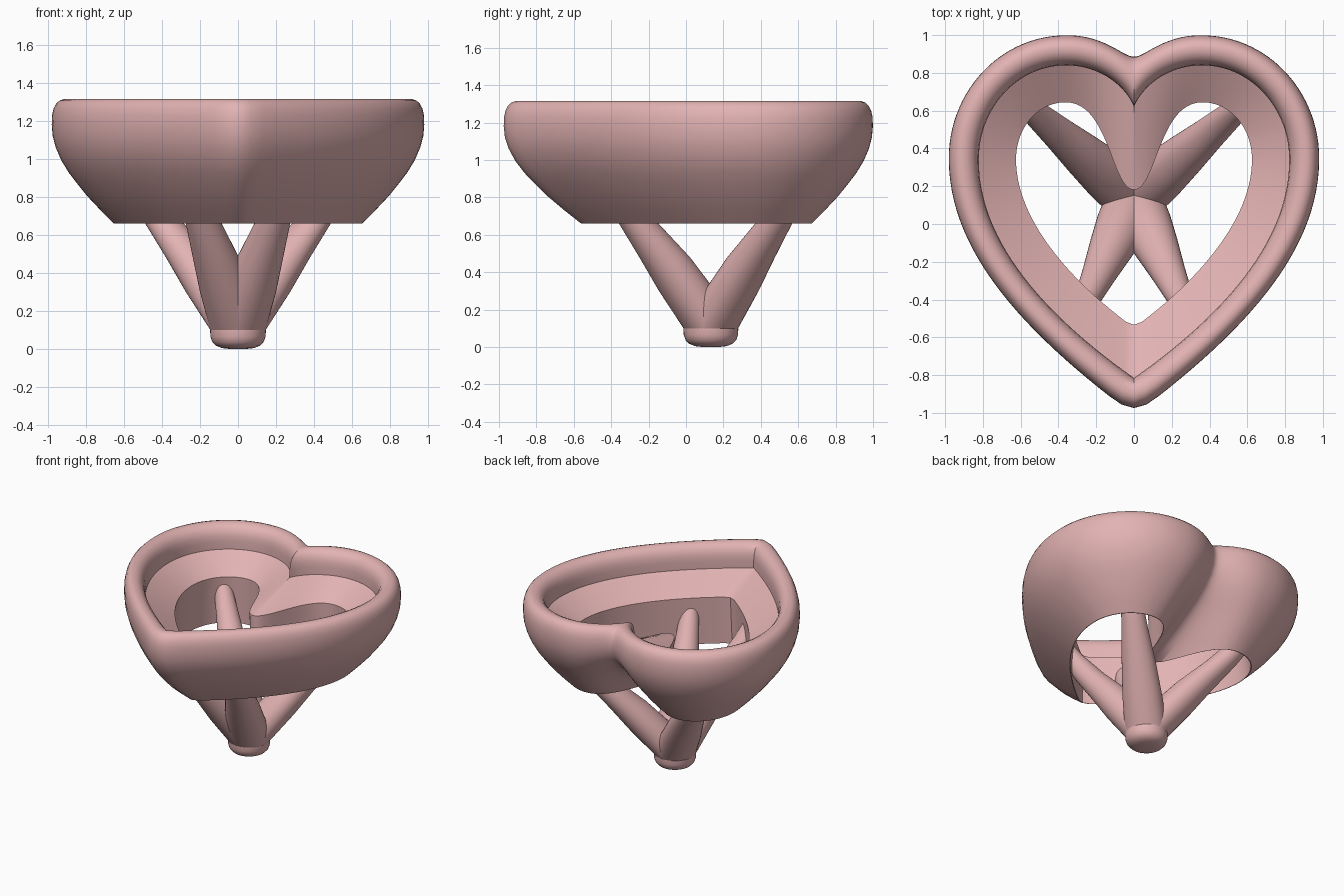
import bpy, bmesh, math
from mathutils import Vector

if "Cube" in bpy.data.objects:
    bpy.data.objects.remove(bpy.data.objects["Cube"])

mat = bpy.data.materials.new("dusty_pink")
mat.diffuse_color = (0.77, 0.45, 0.45, 1)
mat.use_nodes = True
mat.node_tree.nodes["Principled BSDF"].inputs["Base Color"].default_value = mat.diffuse_color

# Right halves of three heart outlines as Bezier chains: tip, side, lobe top, cleft
OUTER = [(0, -1.012), (.58, -.58), (.982, -.15), (.982, .345), (.982, .707), (.704, 1),
         (.36, 1), (.15, 1), (.06, .885), (0, .885)]
RIM = [(0, -.815), (.46, -.49), (.822, -.1), (.822, .34), (.822, .617), (.615, .84),
       (.36, .84), (.19, .84), (.05, .74), (0, .62)]
HOLE = [(0, -.55), (.38, -.27), (.625, .05), (.625, .34), (.625, .51), (.51, .645),
        (.36, .645), (.13, .645), (.12, .18), (0, .18)]


def heart(points, steps=26, soften=0):
    """Sample a half outline, mirror it into a closed loop, optionally soften corners."""
    p = [Vector(q) for q in points]
    half = []
    for k in range(0, 9, 3):
        a, b, c, d = p[k:k + 4]
        for s in range(steps):
            t = s / steps
            u = 1 - t
            half.append(u ** 3 * a + 3 * u * u * t * b + 3 * u * t * t * c + t ** 3 * d)
    half.append(p[-1])
    loop = half + [Vector((-v.x, v.y)) for v in half[-2:0:-1]]
    n = len(loop)
    for _ in range(soften):
        loop = [(loop[i - 1] + 2 * loop[i] + loop[(i + 1) % n]) / 4 for i in range(n)]
    return loop


def loft(name, rings, closed=False, angle=38):
    """Skin a stack of rings; cap both ends unless the stack closes on itself."""
    bm = bmesh.new()
    loops = [[bm.verts.new(v) for v in r] for r in rings]
    n = len(loops[0])
    pairs = list(zip(loops, loops[1:]))
    if closed:
        pairs.append((loops[-1], loops[0]))
    else:
        bm.faces.new(loops[0][::-1])
        bm.faces.new(loops[-1])
    for a, b in pairs:
        for i in range(n):
            j = (i + 1) % n
            bm.faces.new((a[i], a[j], b[j], b[i]))
    bmesh.ops.recalc_face_normals(bm, faces=bm.faces[:])
    me = bpy.data.meshes.new(name)
    bm.to_mesh(me)
    bm.free()
    ob = bpy.data.objects.new(name, me)
    bpy.context.collection.objects.link(ob)
    me.materials.append(mat)
    bpy.context.view_layer.objects.active = ob
    ob.select_set(True)
    bpy.ops.object.shade_smooth_by_angle(angle=math.radians(angle))
    ob.select_set(False)
    return ob


outer, rim, hole = heart(OUTER, soften=2), heart(RIM), heart(HOLE, soften=1)
base = [Vector((v.x * 1.045, .05 + (v.y - .05) * 1.045)) for v in hole]


def blend(a, b, t, z):
    return [(*p.lerp(q, t), z) for p, q in zip(a, b)]


# Heart bowl: curved outside, rounded rim, inner step, sloping floor, opening wall
rings = [blend(outer, base, t, z) for t, z in
         [(1, .66), (.785, .73), (.57, .805), (.41, .87), (.27, .93), (.15, .995),
          (.065, 1.06), (.016, 1.12), (0, 1.18)]]
rings += [blend(outer, rim, t, z) for t, z in
          [(.01, 1.23), (.06, 1.265), (.14, 1.29), (.26, 1.308), (.4, 1.315), (.58, 1.313),
           (.75, 1.3), (.89, 1.275), (.97, 1.24), (1, 1.2), (1, 1.14)]]
rings += [blend(rim, hole, t, z) for t, z in [(.5, 1.08), (1, 1.02)]]
rings.append(blend(hole, base, .85, .66))
loft("heart_bowl", rings, closed=True)


def ellipse(x, y, z, r, along=Vector((1, 0)), stretch=1, n=40):
    """Horizontal ring, stretched along one direction."""
    pts = []
    for i in range(n):
        a = 2 * math.pi * i / n
        c, s = r * stretch * math.cos(a), r * math.sin(a)
        pts.append((x + c * along.x - s * along.y, y + c * along.y + s * along.x, z))
    return pts


# Rounded foot
FY = .133
loft("foot", [ellipse(0, FY, z, r) for r, z in
              [(.04, 0), (.085, .005), (.115, .017), (.135, .037), (.145, .065), (.147, .1)]])

# Four tapering legs fanning out from the foot into the opening wall
# (fraction along, height, half width, stretch)
LEG = [(0, .1, .146, 1), (.215, .3, .138, 1.12), (.42, .48, .118, 1.18),
       (.655, .66, .091, 1.2), (.87, .85, .07, 1.15), (1, 1.0, .05, 1.1)]
for label, (x, y) in {"front": (.275, -.455), "back": (.59, .645)}.items():
    for side, s in (("left", -1), ("right", 1)):
        way = Vector((s * x, y - FY)).normalized()
        loft(f"{label}_{side}_leg",
             [ellipse(s * x * f, FY + (y - FY) * f, z, r, way, k) for f, z, r, k in LEG])
